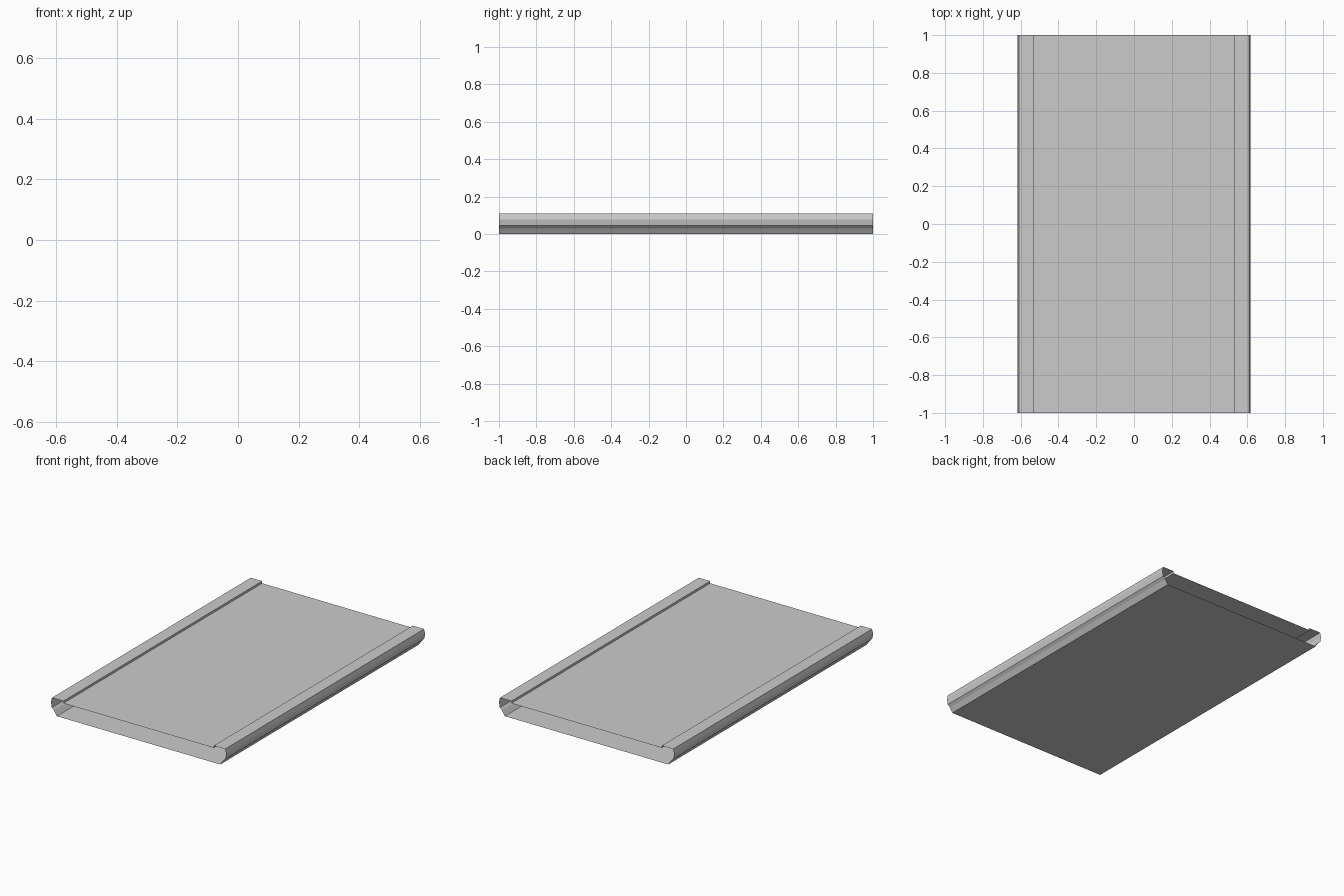
import bpy, bmesh

if "Cube" in bpy.data.objects:
    bpy.data.objects.remove(bpy.data.objects["Cube"])

# Right half of the cross-section (x, z), from the bottom up to the recessed top panel
half = [(0.575, 0.0), (0.595, 0.03), (0.611, 0.045), (0.617, 0.077),
        (0.61, 0.108), (0.53, 0.108), (0.53, 0.094)]
profile = half + [(-x, z) for x, z in reversed(half)]

# Open-ended hollow plank: closed profile swept along y, no end caps
bm = bmesh.new()
front = [bm.verts.new((x, -1, z)) for x, z in profile]
back = [bm.verts.new((x, 1, z)) for x, z in profile]
n = len(profile)
for i in range(n):
    j = (i + 1) % n
    bm.faces.new((front[i], front[j], back[j], back[i]))

mesh = bpy.data.meshes.new("hollow_plank")
bm.to_mesh(mesh)
bm.free()
obj = bpy.data.objects.new("hollow_plank", mesh)
bpy.context.collection.objects.link(obj)
